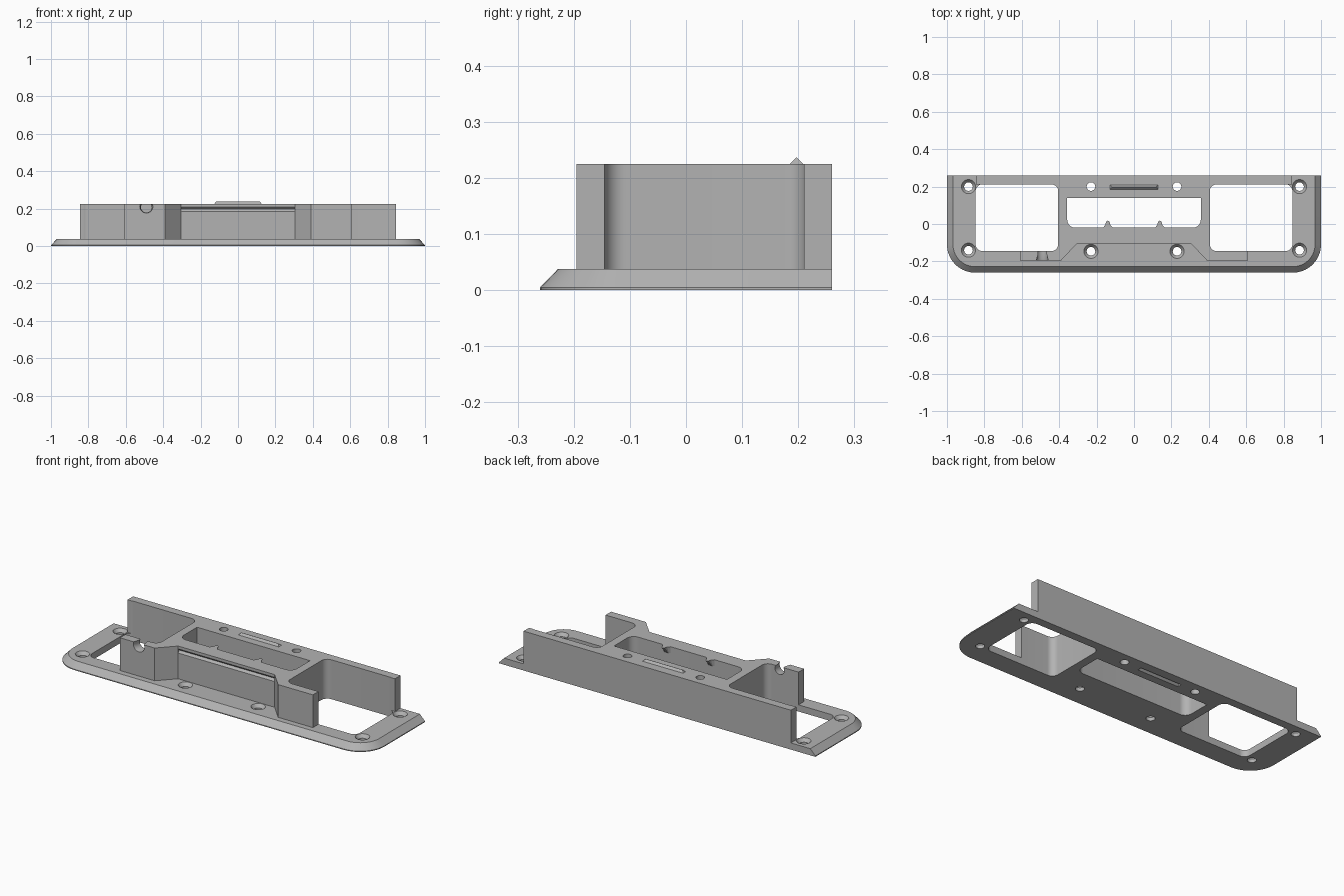
import bpy
import bmesh
from math import cos, sin, radians

cube = bpy.data.objects.get("Cube")
if cube:
    bpy.data.objects.remove(cube, do_unlink=True)

GREY = (0.45, 0.45, 0.45, 1)
grey = bpy.data.materials.new("plain_grey")
grey.use_nodes = True
grey.diffuse_color = GREY
grey.node_tree.nodes["Principled BSDF"].inputs["Base Color"].default_value = GREY

TOP, PLATE, BACK = 0.225, 0.038, 0.26


def arc(cx, cy, r, a0, a1, n=10):
    angles = [radians(a0 + (a1 - a0) * i / n) for i in range(n + 1)]
    return [(cx + r * cos(a), cy + r * sin(a)) for a in angles]


def loft(name, loops):
    """Closed solid through matching loops of 3D points."""
    bm = bmesh.new()
    rings = [[bm.verts.new(p) for p in loop] for loop in loops]
    n = len(rings[0])
    for a, b in zip(rings, rings[1:]):
        for i in range(n):
            j = (i + 1) % n
            bm.faces.new((a[i], a[j], b[j], b[i]))
    bm.faces.new(rings[0][::-1])
    bm.faces.new(rings[-1])
    bmesh.ops.recalc_face_normals(bm, faces=bm.faces)
    mesh = bpy.data.meshes.new(name)
    bm.to_mesh(mesh)
    bm.free()
    mesh.materials.append(grey)
    obj = bpy.data.objects.new(name, mesh)
    bpy.context.collection.objects.link(obj)
    return obj


def prism_z(name, pts, z0, z1):
    return loft(name, [[(x, y, z) for x, y in pts] for z in (z0, z1)])


def prism_x(name, pts, half):
    return loft(name, [[(x, y, z) for y, z in pts] for x in (-half, half)])


def cone(r0, r1, depth, loc, rot=(0, 0, 0)):
    bpy.ops.mesh.primitive_cone_add(vertices=32, radius1=r0, radius2=r1,
                                    depth=depth, location=loc, rotation=rot)
    obj = bpy.context.object
    obj.data.materials.append(grey)
    return obj


def combine(target, tool, operation="DIFFERENCE"):
    tool.hide_render = True
    mod = target.modifiers.new("combine", "BOOLEAN")
    mod.operation, mod.solver, mod.object = operation, "EXACT", tool
    bpy.context.view_layer.objects.active = target
    bpy.ops.object.modifier_apply(modifier=mod.name)
    bpy.data.objects.remove(tool, do_unlink=True)


def mirrored(half):
    return half + [(-x, y) for x, y in reversed(half)]


# Base plate with sloped front and side edges
def plate_loop(inset, z):
    half = arc(0.85, -0.11, 0.15 - inset, -90, 0) + [(1 - inset, BACK)]
    return [(x, y, z) for x, y in mirrored(half)]


frame = loft("frame", [plate_loop(0, 0), plate_loop(0, 0.005),
                       plate_loop(0.032, PLATE)])

# Raised centre block, front wings and long back wall
walls = prism_z("walls", mirrored([
    (0.305, -0.105), (0.39, -0.195), (0.61, -0.195), (0.61, -0.1),
    (0.46, -0.1), (0.46, 0.16), (0.8, 0.16), (0.8, 0.21),
    (0.845, 0.21), (0.845, BACK)]), 0.02, TOP)
combine(frame, walls, "UNION")

# Side windows with rounded corners
x0, x1, y0, y1, r = 0.405, 0.847, -0.145, 0.212, 0.037
window = (arc(x1 - r, y0 + r, r, -90, 0) + arc(x1 - r, y1 - r, r, 0, 90)
          + arc(x0 + r, y1 - r, r, 90, 180) + arc(x0 + r, y0 + r, r, 180, 270))
for side in (1, -1):
    combine(frame, prism_z("window_cut", [(side * x, y) for x, y in window], -0.1, 0.4))

# Central opening, rounded at its front corners
opening = mirrored(arc(0.315, 0.022, 0.042, -90, 0) + [(0.357, 0.14)])
combine(frame, prism_z("opening_cut", opening, -0.1, 0.4))

# Screw holes: countersunk in the plate, plain through the block
for side in (1, -1):
    for x, y in ((0.885, 0.2), (0.885, -0.14), (0.23, -0.146)):
        combine(frame, cone(0.023, 0.023, 0.2, (side * x, y, 0)))
        combine(frame, cone(0.022, 0.041, 0.024, (side * x, y, 0.03)))
    combine(frame, cone(0.023, 0.023, 0.6, (side * 0.23, 0.2, 0.1)))

# Snap grooves on the front face and underneath
combine(frame, prism_x("front_groove_cut", [
    (-0.11, 0.18), (-0.093, 0.197), (-0.11, 0.214)], 0.305))
combine(frame, prism_x("bottom_groove_cut", [
    (0.183, -0.002), (0.1975, 0.0125), (0.212, -0.002)], 0.13))

# Cable notch through the right front wing
turn = (radians(90), 0, 0)
combine(frame, cone(0.029, 0.029, 0.12, (-0.49, -0.17, 0.208), turn))
combine(frame, cone(0.022, 0.036, 0.06, (-0.49, -0.17, 0.211), turn))

# Snap ridge on top
ridge = loft("snap_ridge", [
    [(x, y, z) for y, z in ((0.185, TOP), (0.197, 0.237), (0.209, TOP))]
    for x in (-0.128, 0.128)])
for v in ridge.data.vertices:
    if v.co.z > TOP + 0.005:
        v.co.x *= 0.91

# Small tapered hooks inside the central opening
profile = [(-0.026, -0.02), (-0.014, -0.006), (-0.009, 0.012), (0, 0.019),
           (0.009, 0.012), (0.014, -0.006), (0.026, -0.02)]
for name, x in (("right_hook", -0.14), ("left_hook", 0.138)):
    loft(name, [[(x + px, -0.021 + (py + 0.02) * 0.02, 0.185) for px, py in profile],
                [(x + px, py, TOP) for px, py in profile]])

# Smooth the rounded corners, keep edges crisp
bpy.ops.object.select_all(action="DESELECT")
frame.select_set(True)
bpy.context.view_layer.objects.active = frame
bpy.ops.object.shade_smooth_by_angle(angle=radians(25))
